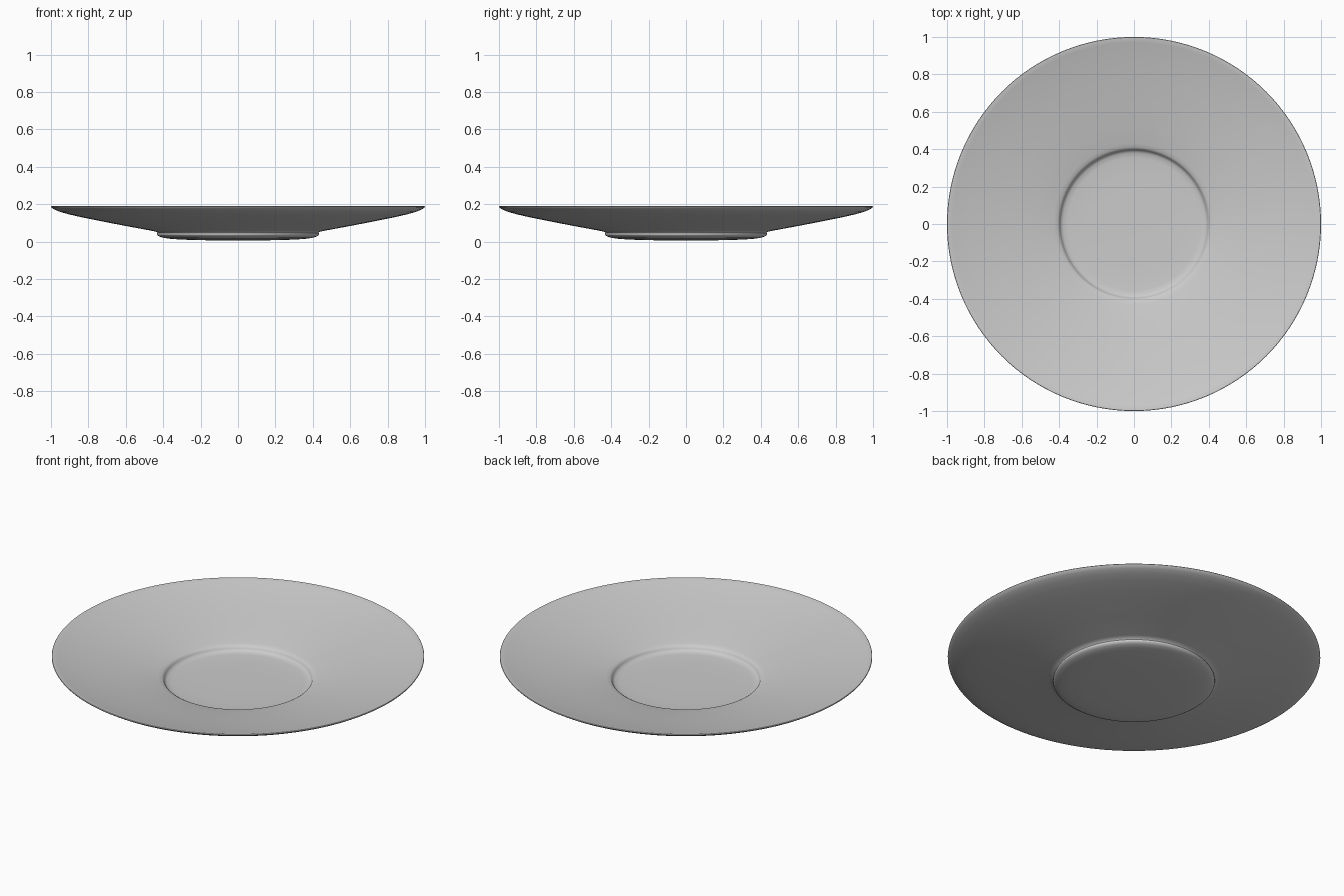
import bpy, bmesh, math

SEGMENTS = 128

# half cross-section (radius, height): underside centre -> foot -> rim -> well -> top centre
profile = [
    (0.0, 0.006), (0.15, 0.007), (0.27, 0.010), (0.35, 0.014), (0.395, 0.020),
    (0.42, 0.027), (0.432, 0.035), (0.434, 0.041), (0.431, 0.047), (0.434, 0.052),
    (0.46, 0.058), (0.60, 0.084), (0.72, 0.107), (0.82, 0.127), (0.90, 0.145),
    (0.95, 0.159), (0.98, 0.171), (0.996, 0.181), (1.0, 0.187), (0.998, 0.190),
    (0.992, 0.190), (0.97, 0.184), (0.90, 0.166), (0.78, 0.139), (0.65, 0.113),
    (0.52, 0.088), (0.43, 0.069), (0.41, 0.064), (0.400, 0.058), (0.396, 0.050),
    (0.391, 0.042), (0.380, 0.036), (0.355, 0.033), (0.25, 0.030), (0.12, 0.029),
    (0.0, 0.029),
]

# saucer: lathe the profile around z
bm = bmesh.new()
verts = [bm.verts.new((r, 0, z)) for r, z in profile]
edges = [bm.edges.new(pair) for pair in zip(verts, verts[1:])]
bmesh.ops.spin(bm, geom=verts + edges, cent=(0, 0, 0), axis=(0, 0, 1),
               angle=math.tau, steps=SEGMENTS, use_merge=False)
bmesh.ops.remove_doubles(bm, verts=bm.verts, dist=0.00005)
bmesh.ops.dissolve_degenerate(bm, edges=bm.edges, dist=0.00001)
bmesh.ops.recalc_face_normals(bm, faces=bm.faces)

mesh = bpy.data.meshes.new("saucer")
bm.to_mesh(mesh)
bm.free()
saucer = bpy.data.objects.new("saucer", mesh)
bpy.context.collection.objects.link(saucer)

# smooth glaze with crisp edges kept
bpy.context.view_layer.objects.active = saucer
saucer.select_set(True)
bpy.ops.object.shade_smooth_by_angle(angle=math.radians(50))
